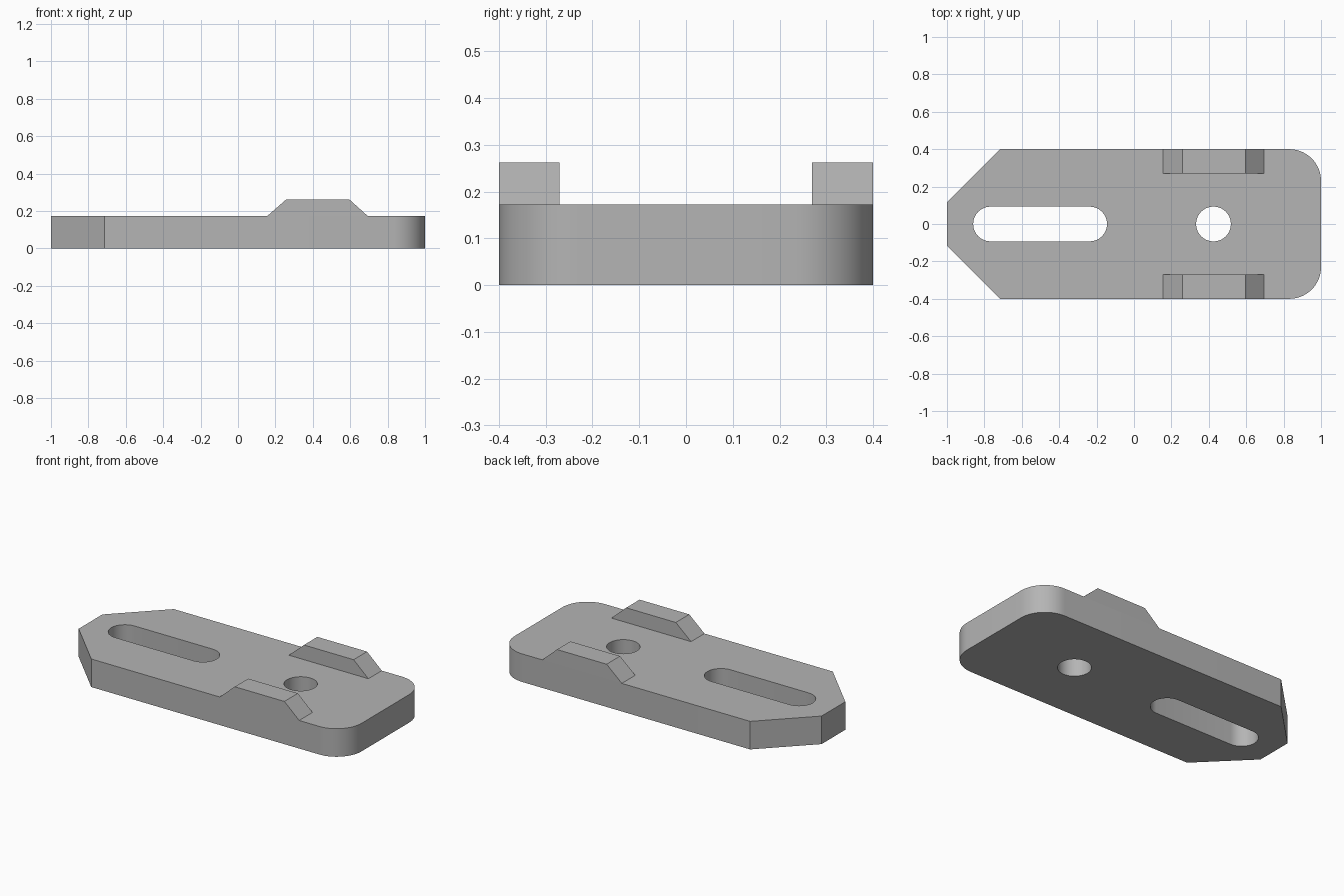
import bpy, bmesh
from math import cos, sin, pi, radians

cube = bpy.data.objects.get("Cube")
if cube:
    bpy.data.objects.remove(cube, do_unlink=True)

PLATE_TOP, RAIL_TOP = 0.172, 0.262
HALF_WIDTH, CORNER, HOLE = 0.4, 0.17, 0.093

grey = bpy.data.materials.new("plain grey")
grey.use_nodes = True
grey.diffuse_color = (0.46, 0.46, 0.46, 1)
grey.node_tree.nodes["Principled BSDF"].inputs["Base Color"].default_value = grey.diffuse_color


def arc(cx, cy, r, start, end, steps=16):
    angles = [radians(start + (end - start) * i / steps) for i in range(steps + 1)]
    return [(cx + r * cos(a), cy + r * sin(a)) for a in angles]


def prism(name, points, offset):
    """Extrude a closed loop of 3D points along an offset."""
    bm = bmesh.new()
    face = bm.faces.new([bm.verts.new(p) for p in points])
    result = bmesh.ops.extrude_face_region(bm, geom=[face], use_keep_orig=True)
    moved = [v for v in result["geom"] if isinstance(v, bmesh.types.BMVert)]
    bmesh.ops.translate(bm, verts=moved, vec=offset)
    bmesh.ops.recalc_face_normals(bm, faces=bm.faces)
    mesh = bpy.data.meshes.new(name)
    bm.to_mesh(mesh)
    bm.free()
    mesh.materials.append(grey)
    obj = bpy.data.objects.new(name, mesh)
    bpy.context.collection.objects.link(obj)
    return obj


def flat_loop(points, z):
    return [(x, y, z) for x, y in points]


# Base plate: chamfered at one end, rounded at the other
cy = HALF_WIDTH - CORNER
outline = [(-0.715, HALF_WIDTH), (-1, 0.115), (-1, -0.115), (-0.715, -HALF_WIDTH)]
outline += arc(1 - CORNER, -cy, CORNER, -90, 0) + arc(1 - CORNER, cy, CORNER, 0, 90)
plate = prism("base_plate", flat_loop(outline, 0), (0, 0, PLATE_TOP))

# Long slot and round bolt hole, cut through the plate
slot = arc(-0.237, 0, HOLE, -90, 90) + arc(-0.767, 0, HOLE, 90, 270)
bolt_hole = arc(0.425, 0, HOLE, 0, 360, 40)[:-1]
cutters = []
for name, loop in (("slot_cutter", slot), ("bolt_hole_cutter", bolt_hole)):
    cutter = prism(name, flat_loop(loop, -0.1), (0, 0, 0.4))
    cutter.hide_render = True
    cut = plate.modifiers.new(name, "BOOLEAN")
    cut.operation, cut.solver, cut.object = "DIFFERENCE", "EXACT", cutter
    cutters.append(cutter)

bpy.context.view_layer.update()
evaluated = plate.evaluated_get(bpy.context.evaluated_depsgraph_get())
cut_mesh = bpy.data.meshes.new_from_object(evaluated)
plate.modifiers.clear()
plate.data = cut_mesh
for cutter in cutters:
    bpy.data.objects.remove(cutter, do_unlink=True)

# Smooth the rounded walls, keep the rims sharp
bpy.ops.object.select_all(action="DESELECT")
plate.select_set(True)
bpy.context.view_layer.objects.active = plate
bpy.ops.object.shade_smooth_by_angle(angle=radians(30))

# Guide rails with sloped ends, one along each edge
profile = [(0.155, PLATE_TOP), (0.695, PLATE_TOP), (0.595, RAIL_TOP), (0.258, RAIL_TOP)]
for name, side in (("right_rail", -1), ("left_rail", 1)):
    prism(name, [(x, side * HALF_WIDTH, z) for x, z in profile], (0, -side * 0.13, 0))
